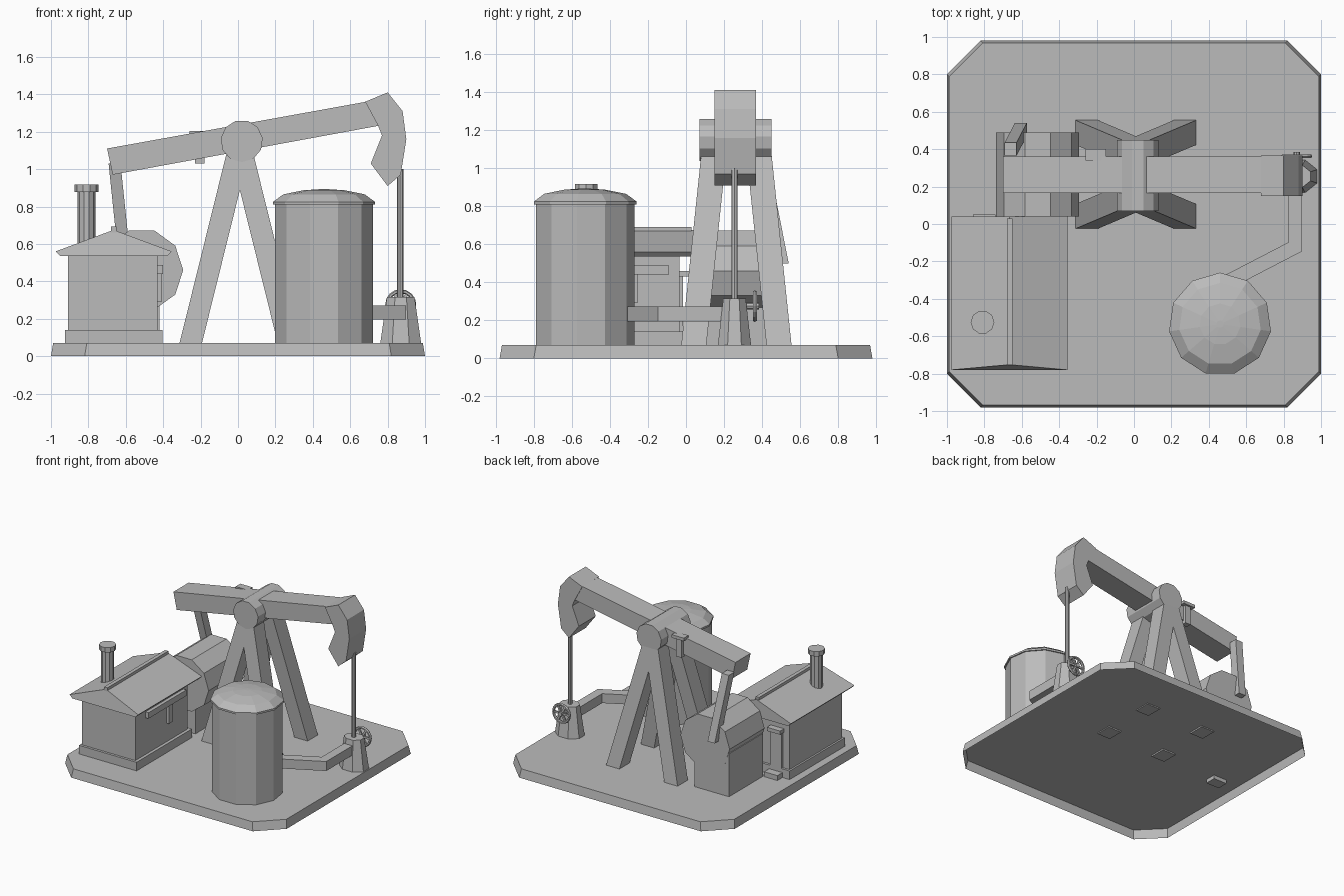
import bpy, bmesh, math
from mathutils import Vector

cube = bpy.data.objects.get("Cube")
if cube:
    bpy.data.objects.remove(cube, do_unlink=True)

grey = bpy.data.materials.new("plain grey")
grey.use_nodes = True
grey.diffuse_color = (0.5, 0.5, 0.5, 1)
grey.node_tree.nodes["Principled BSDF"].inputs["Base Color"].default_value = (0.5, 0.5, 0.5, 1)


def finish(name, bm):
    bmesh.ops.recalc_face_normals(bm, faces=bm.faces)
    mesh = bpy.data.meshes.new(name)
    bm.to_mesh(mesh)
    bm.free()
    mesh.materials.append(grey)
    obj = bpy.data.objects.new(name, mesh)
    bpy.context.collection.objects.link(obj)
    return obj


def loft(name, rings, bottom=True, top=True):
    """Skin a list of equal-length point rings, with optional end caps."""
    bm = bmesh.new()
    loops = [[bm.verts.new(p) for p in ring] for ring in rings]
    n = len(loops[0])
    for a, b in zip(loops, loops[1:]):
        for i in range(n):
            j = (i + 1) % n
            bm.faces.new((a[i], a[j], b[j], b[i]))
    if bottom:
        bm.faces.new(loops[0][::-1])
    if top:
        bm.faces.new(loops[-1])
    return finish(name, bm)


def rect(x0, x1, y0, y1, z):
    return [(x0, y0, z), (x1, y0, z), (x1, y1, z), (x0, y1, z)]


def box(name, x, y, z):
    return loft(name, [rect(*x, *y, z[0]), rect(*x, *y, z[1])])


def slab(name, profile, y0, y1):
    """Extrude an (x, z) profile along y."""
    return loft(name, [[(x, y, z) for x, z in profile] for y in (y0, y1)])


def ngon(cx, cy, r, n, start, squash=1):
    return [(cx + r * math.cos(start + math.tau * i / n),
             cy + squash * r * math.sin(start + math.tau * i / n)) for i in range(n)]


def turned(name, cx, cy, steps, n, start=0, squash=1):
    """Upright faceted solid from (radius, z) steps."""
    return loft(name, [[(x, y, z) for x, y in ngon(cx, cy, r, n, start, squash)]
                       for r, z in steps])


def bar(name, a, b, wx, wy):
    """Slanted bar with level ends."""
    return loft(name, [rect(p[0] - wx, p[0] + wx, p[1] - wy, p[1] + wy, p[2]) for p in (a, b)])


UP = math.pi / 2

# Base plate: chamfered shell, open underneath
def base_ring(s, z):
    pts = []
    for sx, sy in ((1, 1), (-1, 1), (-1, -1), (1, -1)):
        pair = [(sx * s, sy * (s - 0.2), z), (sx * (s - 0.18), sy * (s - 0.02), z)]
        pts += pair if sx * sy > 0 else pair[::-1]
    return pts

loft("base_plate", [base_ring(1.0, 0), base_ring(0.988, 0.07)], bottom=False)

# Storage tank with domed lid
turned("tank_body", 0.46, -0.535, [(0.265, 0.07), (0.265, 0.82)], 11, UP)
turned("tank_lid", 0.46, -0.535,
       [(0.275, 0.81), (0.275, 0.825), (0.22, 0.865), (0.11, 0.887), (0.02, 0.893)], 11, UP)

# Support frame
for sx, x_name in ((-1, "left"), (1, "right")):
    for sy, y_name in ((-1, "front"), (1, "back")):
        bar(f"support_leg_{y_name}_{x_name}", (0.01 + sx * 0.265, 0.265 + sy * 0.225, 0.06),
            (0.01 + sx * 0.005, 0.265 + sy * 0.115, 1.11), 0.06, 0.066)
slab("pivot_drum", ngon(0.02, 1.15, 0.113, 11, -UP), 0.07, 0.45)

# Walking beam and its head
slab("walking_beam", [(-0.67, 0.97), (0.77, 1.235), (0.74, 1.37), (-0.70, 1.11)], 0.167, 0.362)
slab("beam_head", [(0.68, 1.36), (0.80, 1.41), (0.88, 1.31), (0.90, 1.16), (0.87, 0.97),
                   (0.80, 0.91), (0.71, 1.03), (0.77, 1.18), (0.75, 1.23)], 0.15, 0.367)
box("beam_bracket_plate", (-0.26, -0.15), (0.34, 0.40), (1.18, 1.205))
box("beam_bracket_post", (-0.23, -0.18), (0.34, 0.385), (1.03, 1.18))

# Gearbox and connecting arm
slab("gearbox_drum", ngon(-0.515, 0.46, 0.222, 10, 0), 0.04, 0.49)
box("gearbox_stand", (-0.73, -0.42), (0.05, 0.488), (0.07, 0.42))
bar("connecting_arm", (-0.605, 0.505, 0.5), (-0.66, 0.40, 1.03), 0.032, 0.035)

# Wellhead, rod and hand wheel
turned("wellhead", 0.87, 0.255, [(0.118, 0.07), (0.08, 0.315)], 8, math.pi / 8, 0.8)
turned("pump_rod", 0.867, 0.255, [(0.017, 0.3), (0.017, 1.0)], 8)
hub = Vector((0.87, 0.362, 0.275))
bm = bmesh.new()
rings = []
for i in range(16):
    a = math.tau * i / 16
    out = Vector((math.cos(a), 0, math.sin(a)))
    rings.append([bm.verts.new(hub + out * (0.072 + 0.011 * math.cos(t)) +
                               Vector((0, 0.012 * math.sin(t), 0)))
                  for t in (k * math.tau / 6 for k in range(6))])
for i in range(16):
    a, b = rings[i], rings[(i + 1) % 16]
    for k in range(6):
        m = (k + 1) % 6
        bm.faces.new((a[k], a[m], b[m], b[k]))
finish("wheel_rim", bm)
for i in range(3):
    spoke = box(f"wheel_spoke_{i + 1}", (-0.068, 0.068), (-0.006, 0.006), (-0.008, 0.008))
    spoke.location = hub
    spoke.rotation_euler.y = math.pi * i / 3
slab("wheel_axle", ngon(0.87, 0.275, 0.018, 8, 0), 0.27, 0.385)

# Pipe from wellhead to tank
def pipe_ring(x, y, dx, dy):
    return [(x - dx, y - dy, 0.195), (x + dx, y + dy, 0.195),
            (x + dx, y + dy, 0.272), (x - dx, y - dy, 0.272)]

loft("pipe", [pipe_ring(0.862, 0.2, 0.037, 0), pipe_ring(0.862, -0.122, 0.037, -0.024),
              pipe_ring(0.49, -0.315, 0.018, -0.034)])

# Pump house
box("house_foundation", (-0.925, -0.405), (-0.73, -0.015), (0.07, 0.14))
box("house_walls", (-0.91, -0.43), (-0.71, -0.035), (0.13, 0.56))
RIDGE = -0.665
def roof_ring(y, inset):
    return [(RIDGE - 0.285, y, 0.535), (RIDGE + 0.285, y, 0.535), (RIDGE + 0.31, y, 0.56),
            (RIDGE, y + inset, 0.675), (RIDGE - 0.31, y, 0.56)]

loft("house_roof", [roof_ring(-0.78, 0.028), roof_ring(0.04, 0)])
box("roof_ridge", (RIDGE - 0.015, RIDGE + 0.015), (-0.755, 0.03), (0.65, 0.692))
turned("chimney_pipe", -0.81, -0.525, [(0.047, 0.55), (0.047, 0.885)], 10)
turned("chimney_cap", -0.81, -0.525, [(0.063, 0.878), (0.063, 0.917)], 10)

# House fittings
box("window_hood", (-0.44, -0.402), (-0.58, -0.09), (0.44, 0.488))
box("window_post", (-0.44, -0.41), (-0.305, -0.255), (0.29, 0.44))
box("back_door", (-0.85, -0.75), (-0.04, -0.015), (0.14, 0.43))
box("door_hood", (-0.86, -0.74), (-0.04, 0.015), (0.43, 0.46))
box("door_step", (-0.86, -0.74), (-0.04, 0.05), (0.04, 0.11))
